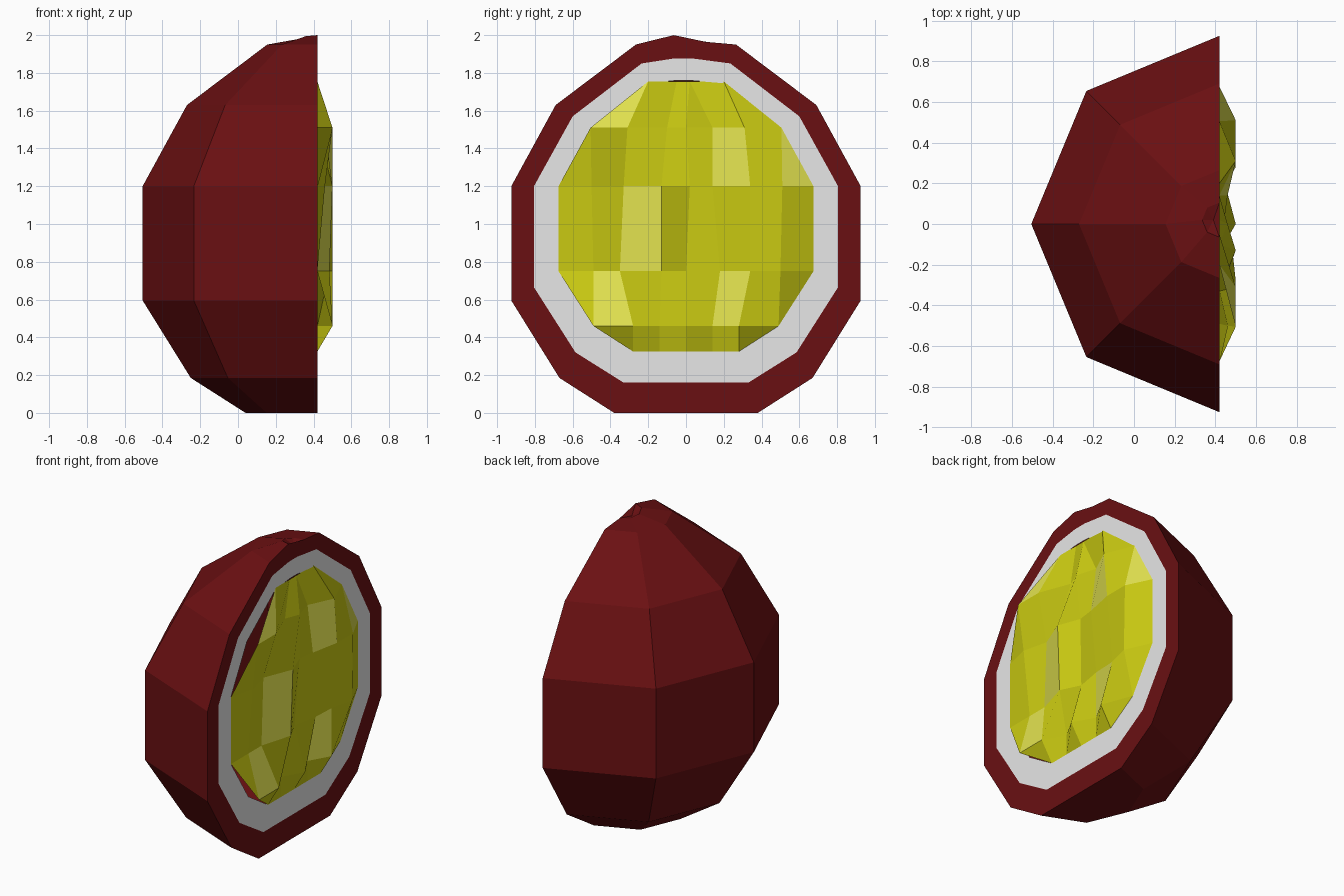
import bpy, bmesh, math

if "Cube" in bpy.data.objects:
    bpy.data.objects.remove(bpy.data.objects["Cube"])

CUT = 0.42  # x of the flat cut


def material(name, rgb):
    m = bpy.data.materials.new(name)
    m.diffuse_color = (*rgb, 1)
    m.use_nodes = True
    m.node_tree.nodes["Principled BSDF"].inputs["Base Color"].default_value = m.diffuse_color
    return m


red = material("dark red skin", (0.144, 0.005, 0.006))
white = material("white pith", (0.8, 0.8, 0.8))
yellow = material("yellow flesh", (0.60, 0.60, 0.006))
pale = material("pale yellow flesh", (0.77, 0.77, 0.08))


def finish(bm, name, mats):
    me = bpy.data.meshes.new(name)
    bm.to_mesh(me)
    bm.free()
    for m in mats:
        me.materials.append(m)
    ob = bpy.data.objects.new(name, me)
    bpy.context.collection.objects.link(ob)
    return ob


def outline(profile, top):
    """Mirrored (y, z) loop on the cut: up the -y side, over the top, down the +y side."""
    return [(-r, z) for r, z in profile] + top + [(r, z) for r, z in reversed(profile)]


def bridge(bm, a, b):
    n = len(a)
    for i in range(n):
        j = (i + 1) % n
        bm.faces.new((a[i], a[j], b[j], b[i]))


def face_positive_x(bm):
    bm.normal_update()
    for f in bm.faces:
        if f.normal.x < 0:
            f.normal_flip()


skin_prof = [(0.38, 0), (0.67, 0.185), (0.925, 0.595), (0.925, 1.2), (0.69, 1.63), (0.265, 1.95)]
white_loop = outline([(0.33, 0.16), (0.585, 0.32), (0.805, 0.665), (0.805, 1.2), (0.6, 1.57), (0.235, 1.85)],
                     [(-0.06, 1.877), (0.03, 1.877)])
flesh_loop = outline([(0.28, 0.325), (0.49, 0.46), (0.675, 0.75), (0.675, 1.2), (0.505, 1.51), (0.2, 1.745)],
                     [(-0.05, 1.76), (0.02, 1.76)])

# Skin: half of an eight-sided body, with a small tilted crown and dent
bm = bmesh.new()
angles = [math.radians(270 - 45 * i) for i in range(5)]
rings = [[bm.verts.new((CUT + r * math.cos(a), r * math.sin(a), z)) for a in angles] for r, z in skin_prof]
crown = []
for a in angles:
    y = 0.02 + 0.085 * math.sin(a)
    crown.append(bm.verts.new((CUT + 0.085 * math.cos(a), y, 1.982 - 0.21 * (y - 0.02))))
rings.append(crown)
for lo, hi in zip(rings, rings[1:]):
    for i in range(4):
        bm.faces.new((lo[i], lo[i + 1], hi[i + 1], hi[i]))
dent = bm.verts.new((CUT - 0.03, 0.02, 1.955))
for i in range(5):
    bm.faces.new((crown[i], crown[(i + 1) % 5], dent))
bm.faces.new(rings[0])
# red rim on the cut
rim = [r[0] for r in rings] + [r[-1] for r in reversed(rings)]
bridge(bm, rim, [bm.verts.new((CUT, y, z)) for y, z in white_loop])
bmesh.ops.recalc_face_normals(bm, faces=bm.faces)
finish(bm, "skin", [red])

# Pith: flat white band on the cut
bm = bmesh.new()
bridge(bm, [bm.verts.new((CUT, y, z)) for y, z in white_loop],
       [bm.verts.new((CUT, y, z)) for y, z in flesh_loop])
face_positive_x(bm)
finish(bm, "pith", [white])

# Flesh: rows of faceted bumps, each row (z, y positions, heights)
rows = [
    (0.325, (-.28, -.28, -.28, -.14, 0, .14, .28, .28, .28), (0,) * 9),
    (0.46, (-.49, -.49, -.28, -.14, 0, .14, .28, .49, .49), (1, 1, 1, 0, 1, 0, 1, 0, 0)),
    (0.75, (-.675, -.49, -.35, -.13, 0, .18, .34, .5, .675), (0, 0, 0, .8, 0, .4, .5, 1, 0)),
    (1.2, (-.675, -.5, -.33, -.13, .02, .14, .34, .51, .675), (0, .5, 0, 1, .3, .5, 1, 1, 0)),
    (1.51, (-.505, -.505, -.31, -.1, 0, .14, .31, .505, .505), (1, 1, 1, 0, .5, 0, 1, 0, 0)),
    (1.755, (-.2, -.2, -.2, -.05, .02, .02, .2, .2, .2), (0,) * 9),
]
pale_cells = {(1, 1), (1, 5), (2, 2), (3, 5), (3, 7), (4, 1)}
bm = bmesh.new()
grid = [[bm.verts.new((CUT + 0.08 * h, y, z)) for y, h in zip(ys, hs)] for z, ys, hs in rows]
for r in range(5):
    for c in range(8):
        f = bm.faces.new((grid[r][c], grid[r][c + 1], grid[r + 1][c + 1], grid[r + 1][c]))
        f.material_index = int((r, c) in pale_cells)
bmesh.ops.remove_doubles(bm, verts=bm.verts, dist=0.001)
face_positive_x(bm)
finish(bm, "flesh", [yellow, pale])
